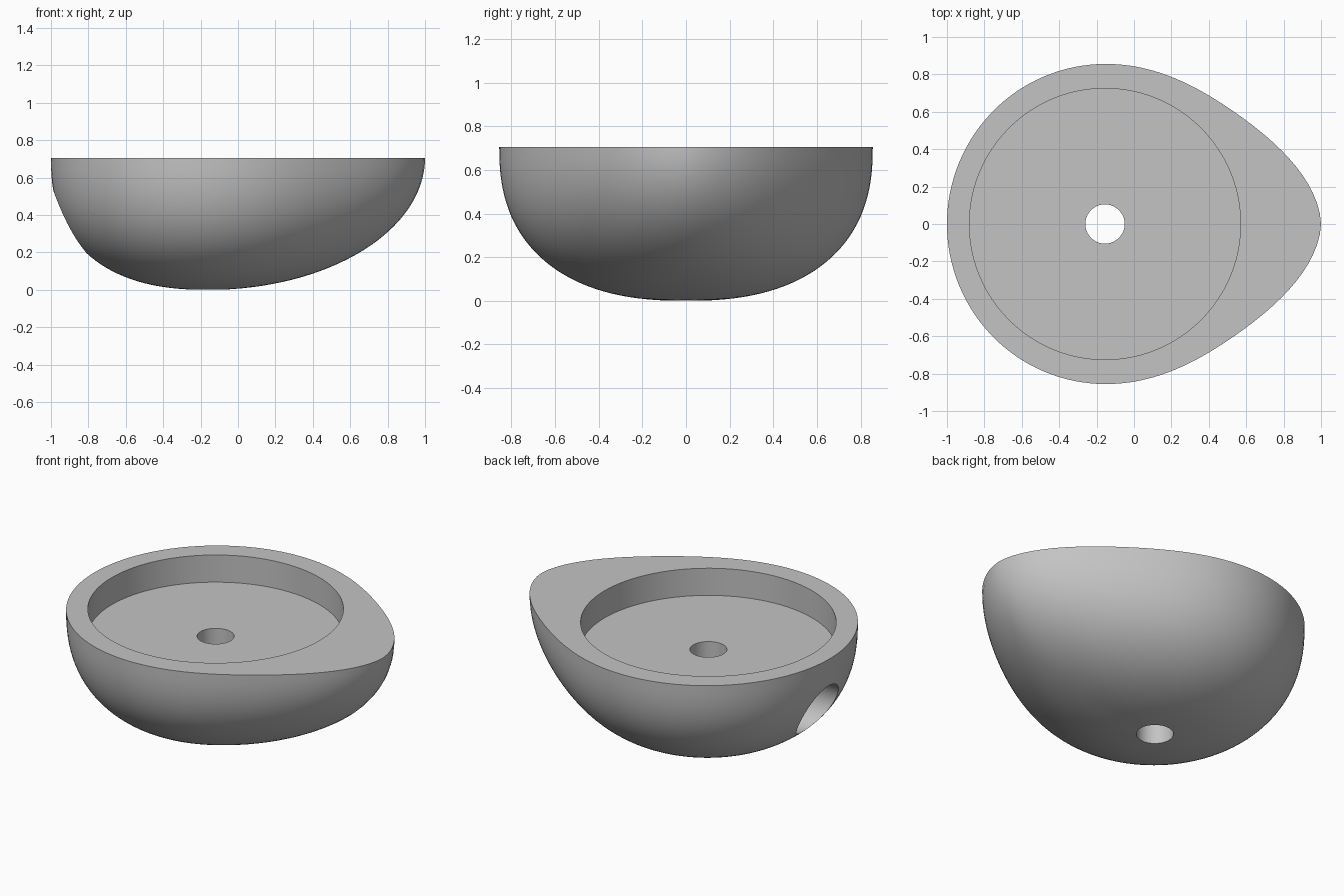
import bpy
import bmesh
import math
from mathutils import Matrix

default = bpy.data.objects.get("Cube")
if default:
    bpy.data.objects.remove(default, do_unlink=True)

HEIGHT = 0.705      # flat rim level
CENTRE = -0.155     # x of the round end's centre
SEGMENTS = 128
RINGS = 32

grey = bpy.data.materials.new("plain grey")
grey.use_nodes = True
colour = (0.55, 0.55, 0.55, 1)
grey.diffuse_color = colour
grey.node_tree.nodes["Principled BSDF"].inputs["Base Color"].default_value = colour


def add_object(name, bm):
    bmesh.ops.recalc_face_normals(bm, faces=bm.faces)
    mesh = bpy.data.meshes.new(name)
    bm.to_mesh(mesh)
    bm.free()
    mesh.materials.append(grey)
    obj = bpy.data.objects.new(name, mesh)
    bpy.context.collection.objects.link(obj)
    return obj


def egg_point(theta, phi):
    """Point on the bowl: theta runs round the rim, phi from rim to bottom."""
    tip = math.exp(-2.75 * abs(theta) ** 1.7)
    radius = 0.845 + 0.01 * math.sin(theta) ** 2 + 0.31 * tip
    power = 2 / (2.4 - 0.4 * tip)
    r = radius * math.cos(phi) ** power
    z = HEIGHT * (1 - math.sin(phi) ** power)
    return (CENTRE + r * math.cos(theta), r * math.sin(theta), z)


# Egg-shaped half shell, solid, with a flat top
bm = bmesh.new()
angles = [-math.pi + 2 * math.pi * i / SEGMENTS for i in range(SEGMENTS)]
rings = [[bm.verts.new(egg_point(a, math.pi / 2 * j / RINGS)) for a in angles]
         for j in range(RINGS)]
pole = bm.verts.new((CENTRE, 0, 0))
bm.faces.new(rings[0])
for i in range(SEGMENTS):
    k = (i + 1) % SEGMENTS
    for upper, lower in zip(rings, rings[1:]):
        bm.faces.new((upper[i], upper[k], lower[k], lower[i]))
    bm.faces.new((rings[-1][i], rings[-1][k], pole))
body = add_object("egg_bowl", bm)


def cut_cylinder(name, radius, depth, location, turn=0):
    """Bore a round hole in the body."""
    bm = bmesh.new()
    matrix = Matrix.Translation(location) @ Matrix.Rotation(turn, 4, "Y")
    bmesh.ops.create_cone(bm, cap_ends=True, segments=96, radius1=radius,
                          radius2=radius, depth=depth, matrix=matrix)
    cutter = add_object(name, bm)
    cutter.hide_render = True
    mod = body.modifiers.new(name, "BOOLEAN")
    mod.operation = "DIFFERENCE"
    mod.solver = "EXACT"
    mod.object = cutter
    bpy.ops.object.modifier_apply(modifier=name)
    bpy.data.objects.remove(cutter, do_unlink=True)


bpy.ops.object.select_all(action="DESELECT")
body.select_set(True)
bpy.context.view_layer.objects.active = body

# Round recess, central through hole and blind hole in the round end
cut_cylinder("recess", 0.725, 0.34, (CENTRE, 0, HEIGHT))
cut_cylinder("drain_hole", 0.105, 2, (CENTRE, 0, 0.5))
cut_cylinder("side_hole", 0.167, 0.8, (-0.85, 0, 0.362), math.pi / 2)

bpy.ops.object.shade_smooth_by_angle(angle=math.radians(30))
